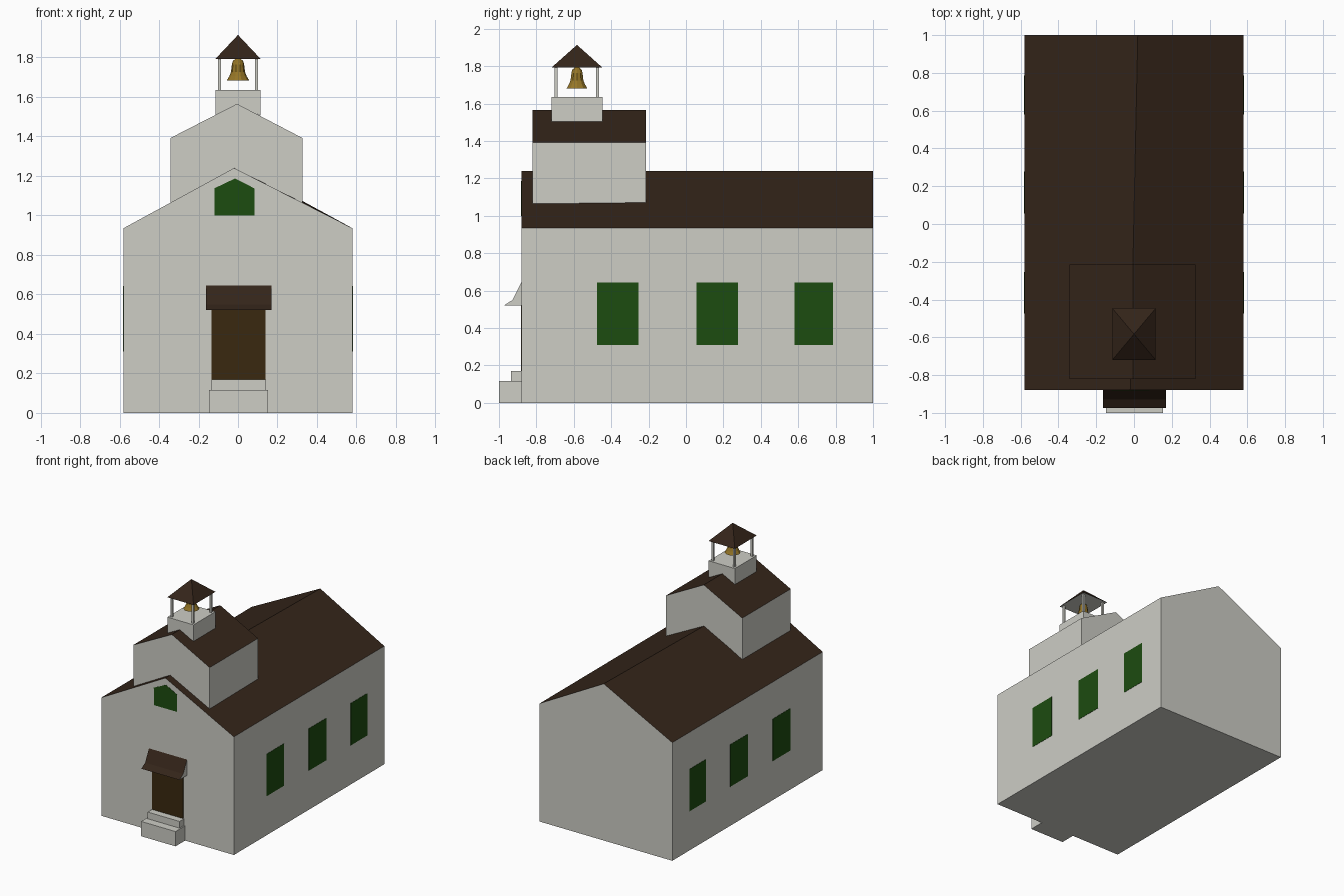
import bpy, bmesh, math

if "Cube" in bpy.data.objects:
    bpy.data.objects.remove(bpy.data.objects["Cube"])

def mat(name, rgb):
    m = bpy.data.materials.new(name)
    m.diffuse_color = (*rgb, 1)
    m.use_nodes = True
    m.node_tree.nodes["Principled BSDF"].inputs["Base Color"].default_value = m.diffuse_color
    return m

WALL = mat("wall_paint", (0.61, 0.61, 0.56))
ROOF = mat("roof_brown", (0.034, 0.018, 0.010))
GREEN = mat("window_green", (0.012, 0.072, 0.005))
WOOD = mat("door_wood", (0.042, 0.022, 0.005))
GOLD = mat("bell_brass", (0.30, 0.18, 0.02))

def finish(name, bm, mats):
    bmesh.ops.recalc_face_normals(bm, faces=bm.faces)
    me = bpy.data.meshes.new(name)
    bm.to_mesh(me)
    bm.free()
    for m in mats:
        me.materials.append(m)
    ob = bpy.data.objects.new(name, me)
    bpy.context.collection.objects.link(ob)
    return ob

def loft(name, a, b, mats, accent=()):
    """Solid between two matching outlines; sides listed in accent use mats[1]."""
    bm = bmesh.new()
    va = [bm.verts.new(p) for p in a]
    vb = [bm.verts.new(p) for p in b]
    n = len(va)
    bm.faces.new(va)
    bm.faces.new(vb[::-1])
    for i in range(n):
        j = (i + 1) % n
        f = bm.faces.new((va[i], va[j], vb[j], vb[i]))
        f.material_index = int(i in accent)
    return finish(name, bm, mats)

def along_y(name, prof, y0, y1, mats, accent=(), back=None):
    return loft(name, [(x, y0, z) for x, z in prof],
                [(x, y1, z) for x, z in back or prof], mats, accent)

def box(name, x0, x1, y0, y1, z0, z1, m):
    return along_y(name, [(x0, z0), (x1, z0), (x1, z1), (x0, z1)], y0, y1, [m])

# Main hall: the ridge runs slightly askew
def hall(ridge):
    return [(-.58, 0), (.58, 0), (.58, .935), (ridge, 1.24), (-.58, .935)]
along_y("hall", hall(-.02), -.88, 1, [WALL, ROOF], (2, 3), hall(.02))

# Tower saddled over the hall roof
along_y("tower", [(-.342, 1.06), (-.01, 1.22), (.326, 1.06), (.326, 1.392),
                  (-.005, 1.565), (-.342, 1.392)],
        -.82, -.215, [WALL, ROOF], (3, 4))

# Belfry base saddled over the tower ridge
CY = -.583
along_y("belfry_base", [(-.115, 1.505), (-.005, 1.555), (.115, 1.505),
                        (.115, 1.635), (-.115, 1.635)], -.72, -.447, [WALL])

# Belfry posts
for sx in (-1, 1):
    for sy in (-1, 1):
        x, y = sx * .093, CY + sy * .111
        box("belfry_post", x - .008, x + .008, y - .008, y + .008, 1.635, 1.795, WALL)

# Belfry pyramid roof
bm = bmesh.new()
ring = [bm.verts.new((sx * .115, CY + sy * .137, 1.792))
        for sx, sy in ((-1, -1), (1, -1), (1, 1), (-1, 1))]
tip = bm.verts.new((0, CY, 1.914))
for i in range(4):
    bm.faces.new((ring[i], ring[(i + 1) % 4], tip))
bm.faces.new(ring[::-1]).material_index = 1
finish("belfry_roof", bm, [ROOF, WALL])

# Bell turned from a profile
bm = bmesh.new()
SIDES = 10
rings = []
for r, z in [(.014, 1.792), (.026, 1.782), (.031, 1.765), (.036, 1.725),
             (.044, 1.705), (.058, 1.682)]:
    rings.append([bm.verts.new((r * math.cos(2 * math.pi * i / SIDES),
                                CY + r * math.sin(2 * math.pi * i / SIDES), z))
                  for i in range(SIDES)])
for p, q in zip(rings, rings[1:]):
    for i in range(SIDES):
        j = (i + 1) % SIDES
        bm.faces.new((p[i], p[j], q[j], q[i]))
bm.faces.new(rings[0])
bm.faces.new(rings[-1])
finish("bell", bm, [GOLD])

# Side windows, both walls
for s in (-1, 1):
    for y0, y1 in ((-.475, -.255), (.055, .278), (.58, .785)):
        a, b = sorted((s * .57, s * .582))
        box("side_window", a, b, y0, y1, .31, .643, GREEN)

# Gable window
along_y("gable_window", [(-.118, 1), (.083, 1), (.083, 1.137), (-.015, 1.187),
                         (-.12, 1.137)], -.882, -.87, [GREEN])

# Door, steps and flared door canopy
box("door", -.135, .138, -.882, -.87, .17, .53, WOOD)
box("lower_step", -.148, .153, -1, -.88, 0, .117, WALL)
box("upper_step", -.135, .143, -.936, -.88, .117, .17, WALL)
canopy = [(-.88, .645), (-.928, .55), (-.975, .52), (-.88, .52)]
loft("door_canopy", [(-.163, y, z) for y, z in canopy],
     [(.17, y, z) for y, z in canopy], [WALL, ROOF], (0, 1))
